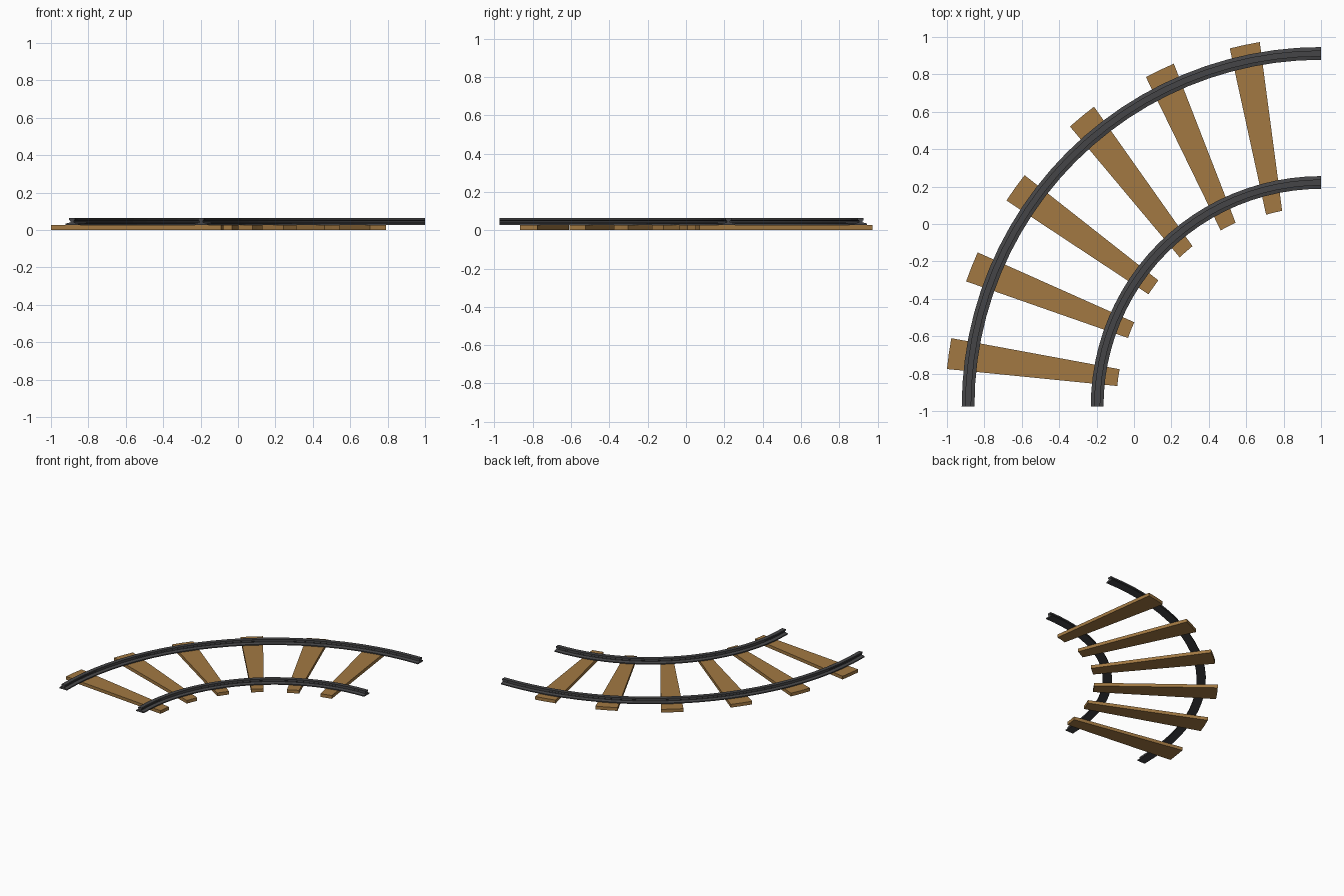
import bpy, bmesh, math

if "Cube" in bpy.data.objects:
    bpy.data.objects.remove(bpy.data.objects["Cube"])

CX, CY = 1.0, -0.975      # centre of the curve
STEPS = 24                # rail segments over the quarter turn


def material(name, rgb):
    m = bpy.data.materials.new(name)
    m.diffuse_color = (*rgb, 1)
    m.use_nodes = True
    m.node_tree.nodes["Principled BSDF"].inputs["Base Color"].default_value = m.diffuse_color
    return m


def polar(r, deg, z):
    a = math.radians(deg)
    return (CX - r * math.cos(a), CY + r * math.sin(a), z)


def finish(bm, name, mat):
    bmesh.ops.recalc_face_normals(bm, faces=bm.faces)
    me = bpy.data.meshes.new(name)
    bm.to_mesh(me)
    bm.free()
    me.materials.append(mat)
    ob = bpy.data.objects.new(name, me)
    bpy.context.collection.objects.link(ob)
    return ob


steel = material("dark_steel", (0.06, 0.06, 0.063))
wood = material("wood", (0.36, 0.19, 0.055))

# Rail cross-section: wide foot, thin web, narrower head
half = [(0.034, 0.027), (0.034, 0.035), (0.009, 0.041),
        (0.009, 0.049), (0.016, 0.053), (0.016, 0.065)]
profile = half + [(-x, z) for x, z in reversed(half)]


def rail(name, radius):
    bm = bmesh.new()
    rings = [[bm.verts.new(polar(radius + x, 90 * i / STEPS, z)) for x, z in profile]
             for i in range(STEPS + 1)]
    n = len(profile)
    for a, b in zip(rings, rings[1:]):
        for k in range(n):
            bm.faces.new((a[k], a[(k + 1) % n], b[(k + 1) % n], b[k]))
    bm.faces.new(rings[0])
    bm.faces.new(rings[-1])
    finish(bm, name, steel)


rail("outer_rail", 1.887)
rail("inner_rail", 1.197)

# Wedge-shaped sleepers: start angle outside, start angle inside, outer radius, inner radius
sleepers = [(5.7, 5.7, 2.010, 1.095), (19.4, 19.5, 2.012, 1.095),
            (33.2, 33.0, 2.010, 1.100), (48.1, 46.5, 2.010, 1.098),
            (62.0, 60.3, 1.994, 1.083), (75.7, 74.0, 1.975, 1.066)]
SPAN = 4.75

for i, (ao, ai, ro, ri) in enumerate(sleepers):
    bm = bmesh.new()
    layers = []
    for z in (0.0, 0.026):
        outer = [bm.verts.new(polar(ro, ao + SPAN * k / 2, z)) for k in range(3)]
        inner = [bm.verts.new(polar(ri, ai + SPAN * k / 2, z)) for k in range(3)]
        layers.append(outer + inner[::-1])
    low, top = layers
    bm.faces.new(low)
    bm.faces.new(top)
    for k in range(6):
        j = (k + 1) % 6
        bm.faces.new((low[k], low[j], top[j], top[k]))
    finish(bm, f"sleeper_{i + 1}", wood)
